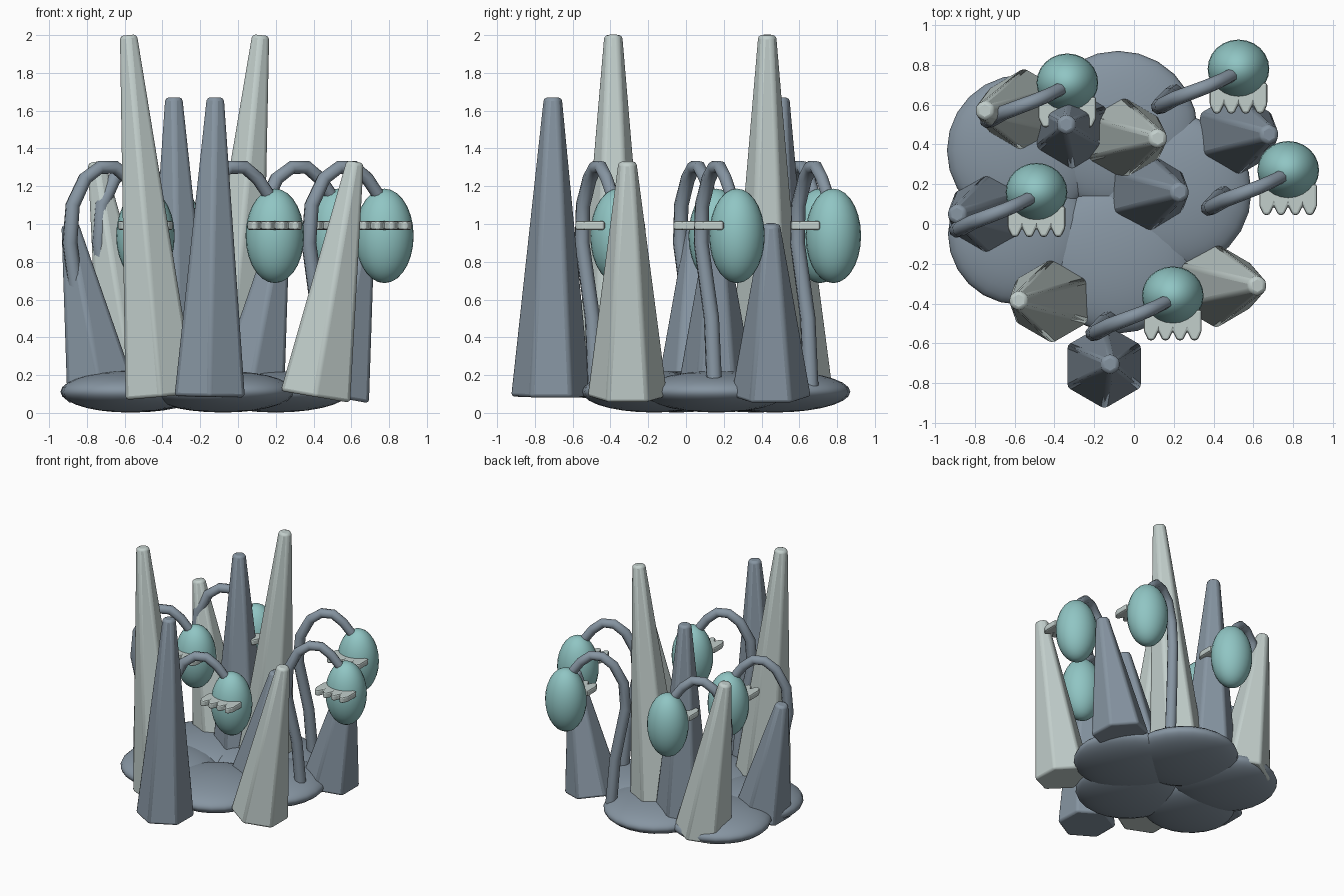
import bpy, bmesh, math
from mathutils import Vector

if "Cube" in bpy.data.objects:
    bpy.data.objects.remove(bpy.data.objects["Cube"], do_unlink=True)


def material(name, rgb):
    m = bpy.data.materials.new(name)
    m.use_nodes = True
    m.diffuse_color = (*rgb, 1)
    m.node_tree.nodes["Principled BSDF"].inputs["Base Color"].default_value = (*rgb, 1)
    return m


SLATE = material("slate_grey", (0.24, 0.30, 0.36))
PALE = material("pale_grey", (0.54, 0.62, 0.60))
TEAL = material("soft_teal", (0.28, 0.56, 0.55))


def finish(name, mat, angle=40):
    ob = bpy.context.object
    ob.name = name
    ob.data.materials.append(mat)
    bpy.ops.object.shade_smooth_by_angle(angle=math.radians(angle))
    return ob


def bevel(ob, width):
    mod = ob.modifiers.new("soft_edges", "BEVEL")
    mod.width = width
    mod.segments = 2
    mod.limit_method = "ANGLE"
    mod.angle_limit = math.radians(25)


def ellipsoid(name, centre, size, mat, segments=24, rings=14):
    bpy.ops.mesh.primitive_uv_sphere_add(segments=segments, ring_count=rings, location=centre)
    bpy.context.object.scale = size
    return finish(name, mat, 60)


def crystal(name, base, tip, mat):
    # Tapered six-sided column leaning from base to tip
    a, b = Vector(base), Vector(tip)
    axis = b - a
    bpy.ops.mesh.primitive_cone_add(vertices=6, radius1=0.215, radius2=0.052,
                                    depth=axis.length, location=(a + b) / 2)
    ob = bpy.context.object
    ob.rotation_euler = (-math.asin(axis.y / axis.length), math.atan2(axis.x, axis.z), 0)
    finish(name, mat, 35)
    bevel(ob, 0.018)


def stem(name, origin):
    # Hooked stalk rising from the ground and curling over to the bulb
    path = [(-.32, -.12, .14), (-.345, -.135, .5), (-.40, -.19, .9), (-.385, -.185, 1.1),
            (-.32, -.15, 1.24), (-.24, -.12, 1.30), (-.16, -.09, 1.30),
            (-.09, -.06, 1.24), (-.03, -.03, 1.15)]
    cu = bpy.data.curves.new(name, "CURVE")
    cu.dimensions = "3D"
    cu.bevel_depth = 0.037
    cu.bevel_resolution = 2
    cu.use_fill_caps = True
    sp = cu.splines.new("POLY")
    sp.points.add(len(path) - 1)
    for i, (p, q) in enumerate(zip(sp.points, path)):
        p.co = (*q, 1)
        p.radius = 1.15 - 0.03 * i
    sp.use_smooth = True
    cu.materials.append(SLATE)
    ob = bpy.data.objects.new(name, cu)
    ob.location = origin
    bpy.context.collection.objects.link(ob)


def teeth(name, origin):
    # Thin scalloped ledge on the front of a bulb
    count, half = 4, 0.145
    outline = [(half, -0.07), (-half, -0.07)]
    step = 2 * half / count
    for i in range(count):
        x = -half + i * step
        outline += [(x, -0.18), (x + step * 0.3, -0.225), (x + step * 0.7, -0.225)]
    outline.append((half, -0.18))
    bm = bmesh.new()
    face = bm.faces.new([bm.verts.new((x, y, 0.968)) for x, y in outline])
    top = bmesh.ops.extrude_face_region(bm, geom=[face])["geom"]
    bmesh.ops.translate(bm, vec=(0, 0, 0.048),
                        verts=[v for v in top if isinstance(v, bmesh.types.BMVert)])
    bmesh.ops.recalc_face_normals(bm, faces=bm.faces)
    me = bpy.data.meshes.new(name)
    bm.to_mesh(me)
    bm.free()
    me.materials.append(PALE)
    ob = bpy.data.objects.new(name, me)
    ob.location = origin
    bpy.context.collection.objects.link(ob)
    bevel(ob, 0.012)


# Overlapping flat stones underfoot
for i, (x, y, r) in enumerate([(-.08, .47, .40), (-.56, .37, .38), (-.58, -.05, .355),
                               (-.08, -.17, .38), (.2, .16, .39)]):
    ellipsoid(f"ground_stone_{i + 1}", (x, y, 0.112), (r, r, 0.11), SLATE)

# Crystals: base x, base y, lean in x, lean in y, tip height
pale = [(-.41, -.385, -.17, 0, 2.0), (.41, -.31, .21, 0, 1.33),
        (-.06, .43, .18, 0, 2.0), (-.55, .57, -.20, 0, 1.33)]
dark = [(-.15, -.715, .03, .01, 1.67), (.06, .16, .17, 0, 1.0), (.51, .45, .17, 0, 1.0),
        (-.31, .48, -.03, .02, 1.67), (-.72, .05, -.17, 0, 1.0)]
for label, mat, rows in (("pale", PALE, pale), ("dark", SLATE, dark)):
    for i, (x, y, dx, dy, top) in enumerate(rows):
        crystal(f"{label}_crystal_{i + 1}", (x, y, 0.085), (x + dx, y + dy, top), mat)

# Hanging bulbs with their stalks and ledges
for i, (x, y) in enumerate([(-.335, .71), (-.49, .16), (.525, .78), (.775, .27), (.195, -.36)]):
    ellipsoid(f"bulb_{i + 1}", (x, y, 0.937), (0.155, 0.147, 0.25), TEAL)
    stem(f"stem_{i + 1}", (x, y, 0))
    teeth(f"bulb_teeth_{i + 1}", (x, y, 0))
